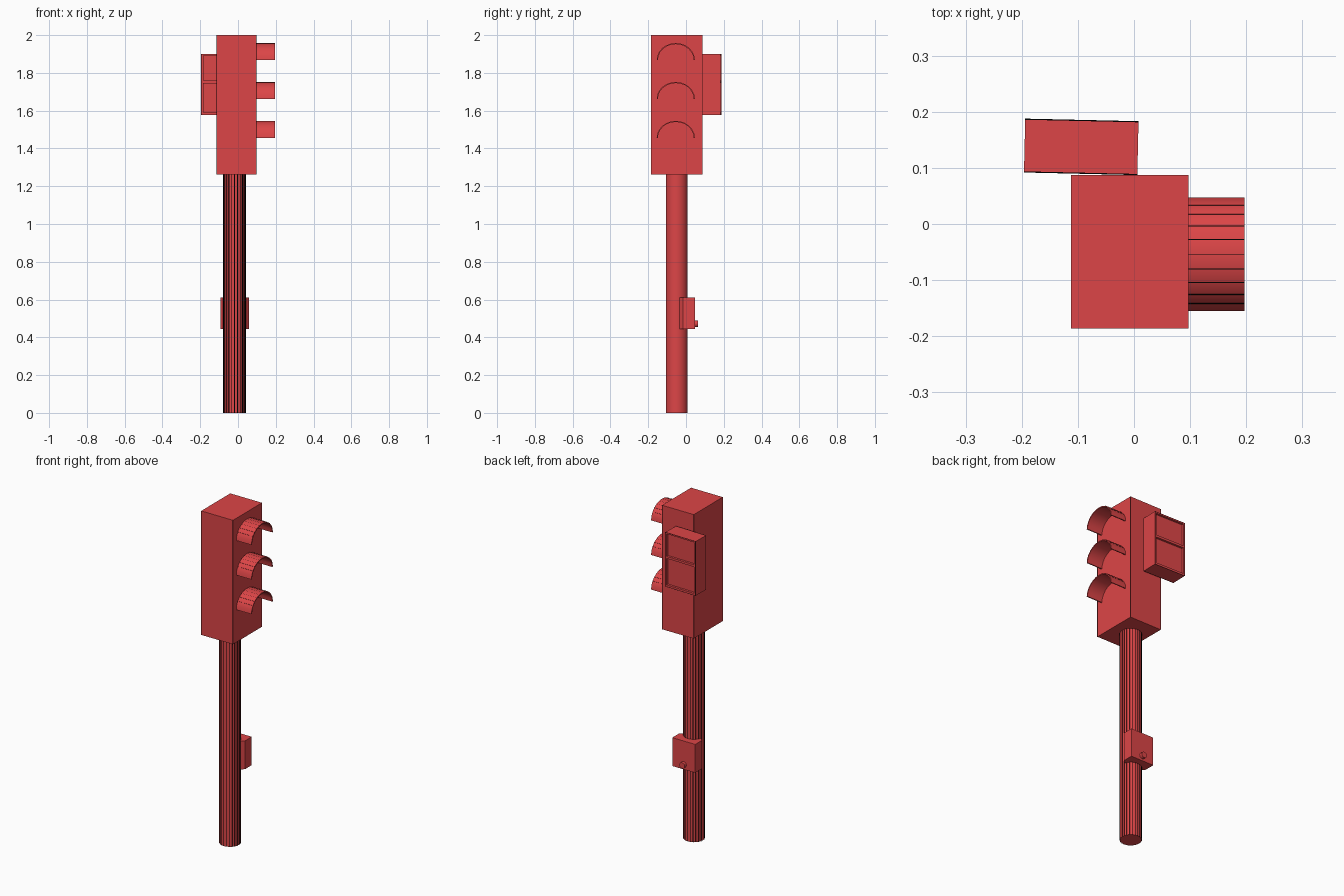
import bpy, bmesh, math
from mathutils import Matrix, Vector

cube = bpy.data.objects.get("Cube")
if cube:
    bpy.data.objects.remove(cube, do_unlink=True)


def material(name, colour):
    mat = bpy.data.materials.new(name)
    mat.use_nodes = True
    mat.diffuse_color = (*colour, 1)
    mat.node_tree.nodes["Principled BSDF"].inputs["Base Color"].default_value = (*colour, 1)
    return mat


red = material("signal red", (0.72, 0.06, 0.063))
black = material("seam black", (0, 0, 0))


def finish(name, bm, smooth=False, mat=red):
    bmesh.ops.recalc_face_normals(bm, faces=bm.faces)
    mesh = bpy.data.meshes.new(name)
    bm.to_mesh(mesh)
    bm.free()
    mesh.materials.append(mat)
    ob = bpy.data.objects.new(name, mesh)
    bpy.context.collection.objects.link(ob)
    if smooth:
        bpy.ops.object.select_all(action='DESELECT')
        ob.select_set(True)
        bpy.context.view_layer.objects.active = ob
        bpy.ops.object.shade_smooth_by_angle(angle=math.radians(35))
    return ob


def box(name, lo, hi):
    lo, hi = Vector(lo), Vector(hi)
    bm = bmesh.new()
    bmesh.ops.create_cube(bm, size=1)
    bmesh.ops.scale(bm, vec=hi - lo, verts=bm.verts)
    bmesh.ops.translate(bm, vec=(lo + hi) / 2, verts=bm.verts)
    return finish(name, bm)


def cylinder(name, radius, length, centre, sides, rotation=Matrix()):
    bm = bmesh.new()
    bmesh.ops.create_cone(bm, cap_ends=True, segments=sides, radius1=radius,
                          radius2=radius, depth=length,
                          matrix=Matrix.Translation(centre) @ rotation)
    return finish(name, bm, smooth=True)


def prism(name, points, direction, smooth=False):
    bm = bmesh.new()
    face = bm.faces.new([bm.verts.new(p) for p in points])
    ext = bmesh.ops.extrude_face_region(bm, geom=[face], use_keep_orig=True)
    moved = [v for v in ext["geom"] if isinstance(v, bmesh.types.BMVert)]
    bmesh.ops.translate(bm, vec=direction, verts=moved)
    return finish(name, bm, smooth)


def seams(name, lines, across):
    """Flat black strips along start-end lines, widened by the vector across."""
    bm = bmesh.new()
    w = Vector(across) / 2
    for start, end in lines:
        a, b = Vector(start), Vector(end)
        bm.faces.new([bm.verts.new(p) for p in (a - w, a + w, b + w, b - w)])
    return finish(name, bm, mat=black)


# Pole with its vertical seams
cylinder("pole", 0.058, 1.264, (-0.018, -0.049, 0.632), 24)
ring = [(-0.018 + 0.0588 * math.cos(math.tau * i / 24),
         -0.049 + 0.0588 * math.sin(math.tau * i / 24)) for i in range(24)]
seams("pole_seams", [((x, y, 0), (x, y, 1.262)) for x, y in ring], (0.004, 0, 0))

# Main housing with dark upright corners
box("signal_housing", (-0.112, -0.186, 1.262), (0.097, 0.087, 2.0))
seams("housing_seams", [((x, y, 1.262), (x, y, 2.0))
                        for x in (-0.1115, 0.0965) for y in (-0.1866, 0.0876)], (0.003, 0, 0))

# Arched visors over the three lamps
steps = 12
for name, z in (("top", 1.868), ("middle", 1.662), ("bottom", 1.456)):
    arch = []
    for inset, order in ((0, range(steps + 1)), (0.006, range(steps, -1, -1))):
        for i in order:
            a = math.pi * i / steps
            arch.append((0.096, -0.054 + (0.101 - inset) * math.cos(a),
                         z + (0.09 - inset) * math.sin(a)))
    prism(name + "_visor", arch, (0.101, 0, 0), smooth=True)
    ridge = [Vector(p) + Vector((0, 0, 0.0006)) for p in arch[2:steps - 1]]
    seams(name + "_visor_seams", [(p, p + Vector((0.101, 0, 0))) for p in ridge],
          (0, 0.0015, 0))

# Pedestrian signal: shell open toward the housing, two recessed panels behind
bm = bmesh.new()
xs = (-0.101, -0.092, 0.092, 0.101)
zs = (1.577, 1.589, 1.746, 1.759, 1.892, 1.90)
grid = [[bm.verts.new((x, 0.048, z)) for z in zs] for x in xs]
cells = {}
for i in range(len(xs) - 1):
    for j in range(len(zs) - 1):
        cells[i, j] = bm.faces.new((grid[i][j], grid[i][j + 1],
                                    grid[i + 1][j + 1], grid[i + 1][j]))
rim = [e for e in bm.edges if e.is_boundary]
walls = bmesh.ops.extrude_edge_only(bm, edges=rim)
bmesh.ops.translate(bm, vec=(0, -0.096, 0),
                    verts=[v for v in walls["geom"] if isinstance(v, bmesh.types.BMVert)])
for j in (1, 3):
    panel = bmesh.ops.extrude_discrete_faces(bm, faces=[cells[1, j]])["faces"][0]
    bmesh.ops.translate(bm, vec=(0, -0.013, 0), verts=panel.verts)
crossing = [finish("pedestrian_signal", bm)]

# Dark seams on the pedestrian signal's long edges and upright corners
crossing.append(seams("crossing_long_seams", [((-0.101, y, z), (0.101, y, z))
                for y in (-0.047, 0.047) for z in (1.5765, 1.9005)], (0, 0.002, 0)))
crossing.append(seams("crossing_upright_seams", [((x, y, 1.577), (x, y, 1.90))
                for x in (-0.1, 0.1) for y in (-0.0485, 0.0485)], (0.002, 0, 0)))
for part in crossing:
    part.location = (-0.094, 0.1375, 0)
    part.rotation_euler.z = math.radians(-1.3)

# Push button box, chamfered toward the pole
half = [(0.055, -0.035), (0.0755, -0.015), (0.0755, 0.047)]
outline = half + [(-x, y) for x, y in reversed(half)]
prism("button_box", [(x - 0.018, y, 0.443) for x, y in outline], (0, 0, 0.169))
cylinder("push_button", 0.018, 0.03, (-0.018, 0.049, 0.472), 12,
         Matrix.Rotation(math.pi / 2, 4, 'X'))
